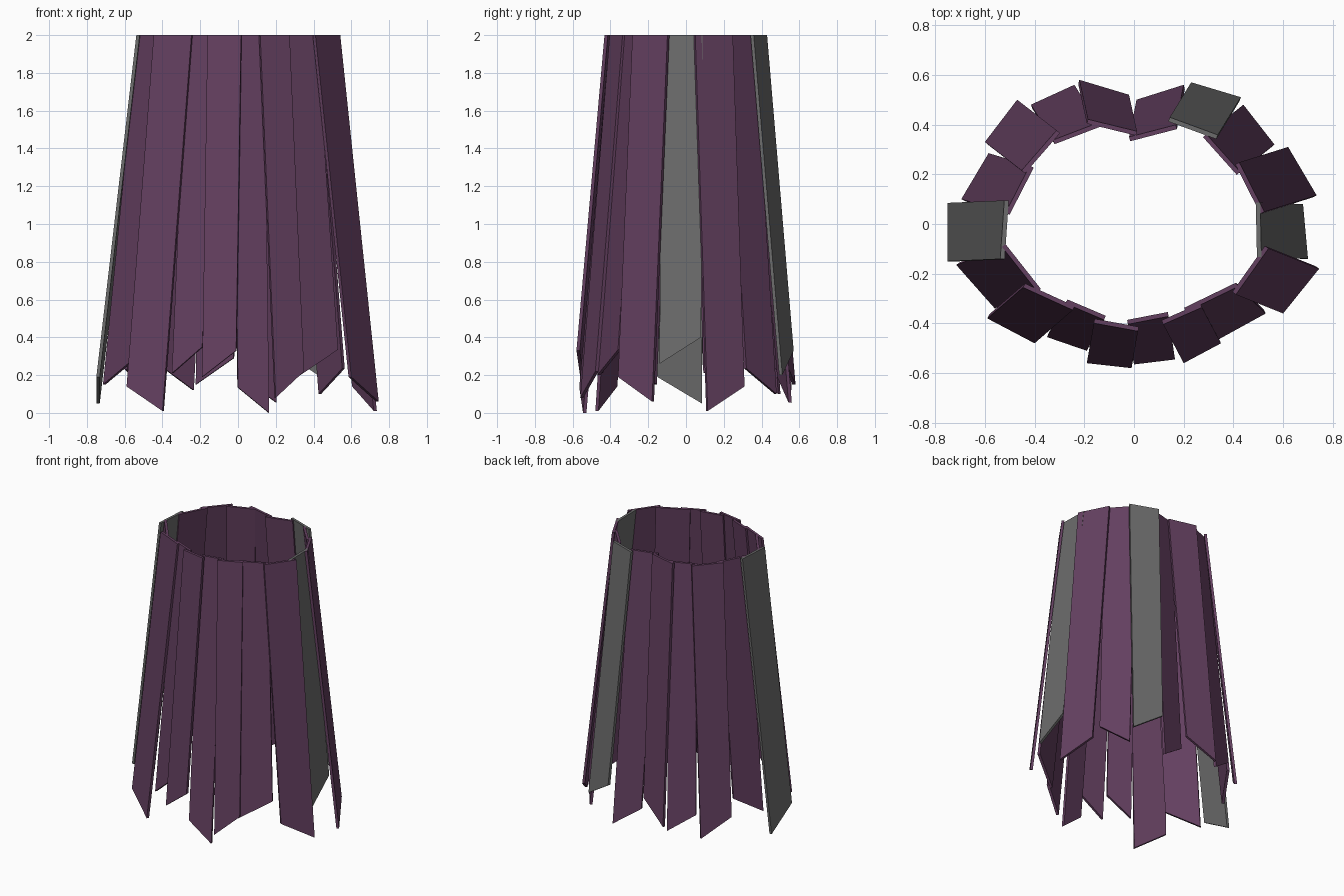
import bpy
import bmesh
from mathutils import Vector

cube = bpy.data.objects.get("Cube")
if cube:
    bpy.data.objects.remove(cube, do_unlink=True)

HEIGHT = 2.0
LEAN = 0.156       # inward lean per unit height, relative to distance from the axis
THICKNESS = 0.018


def make_material(name, color):
    mat = bpy.data.materials.new(name)
    mat.use_nodes = True
    mat.diffuse_color = color
    mat.node_tree.nodes["Principled BSDF"].inputs["Base Color"].default_value = color
    return mat


purple = make_material("plum purple", (0.125, 0.05, 0.115, 1))
grey = make_material("mid grey", (0.15, 0.15, 0.15, 1))


def make_panel(name, mat, start, end):
    """Leaning plank with a flat top and a slanted lower end."""
    a, b = Vector(start), Vector(end)
    mid = (a + b) / 2
    mid.z = 0
    tops = []
    for corner in (a, b):
        drop = HEIGHT - corner.z
        top = corner - mid * LEAN * drop
        top.z = HEIGHT
        tops.append(top)

    # Thickness goes inward, square to the panel's width
    along = tops[1] - tops[0]
    inward = Vector((-along.y, along.x, 0)).normalized() * THICKNESS
    if inward.dot(mid) > 0:
        inward.negate()

    bm = bmesh.new()
    outer = [bm.verts.new(p) for p in (a, b, tops[1], tops[0])]
    inner = [bm.verts.new(v.co + inward) for v in outer]
    bm.faces.new(outer)
    bm.faces.new(inner[::-1])
    for i in range(len(outer)):
        j = (i + 1) % len(outer)
        bm.faces.new((outer[i], inner[i], inner[j], outer[j]))
    bmesh.ops.recalc_face_normals(bm, faces=bm.faces)
    mesh = bpy.data.meshes.new(name)
    bm.to_mesh(mesh)
    bm.free()
    mesh.materials.append(mat)
    obj = bpy.data.objects.new(name, mesh)
    bpy.context.collection.objects.link(obj)


# Two lower outer corners of each panel, clockwise from the +x side
panels = [
    ("left_grey_panel", grey, (.68, .08, .40), (.70, -.14, .26)),
    ("front_left_panel_a", purple, (.745, -.18, .06), (.60, -.36, .19)),
    ("front_left_panel_b", purple, (.53, -.36, .335), (.33, -.47, .20)),
    ("front_left_panel_c", purple, (.35, -.48, .22), (.20, -.56, .08)),
    ("front_left_panel_d", purple, (.165, -.545, 0), (0, -.565, .135)),
    ("front_right_panel_a", purple, (-.01, -.58, .33), (-.19, -.56, .19)),
    ("front_right_panel_b", purple, (-.19, -.51, .35), (-.35, -.455, .21)),
    ("front_right_panel_c", purple, (-.40, -.48, .01), (-.59, -.38, .14)),
    ("front_right_panel_d", purple, (-.56, -.34, .28), (-.715, -.165, .15)),
    ("right_grey_panel", grey, (-.75, -.15, .19), (-.75, .085, .05)),
    ("back_right_panel_a", purple, (-.695, .10, .21), (-.585, .285, .34)),
    ("back_right_panel_b", purple, (-.60, .33, .23), (-.47, .50, .10)),
    ("back_right_panel_c", purple, (-.415, .48, .25), (-.24, .56, .12)),
    ("back_right_panel_d", purple, (-.22, .58, .15), (-.02, .52, .29)),
    ("back_left_panel_a", purple, (.01, .50, .19), (.20, .56, .055)),
    ("back_grey_panel", grey, (.23, .57, .33), (.43, .51, .20)),
    ("back_left_panel_b", purple, (.44, .48, .10), (.565, .32, .235)),
    ("back_left_panel_c", purple, (.62, .31, .14), (.735, .115, .01)),
]
for panel in panels:
    make_panel(*panel)
